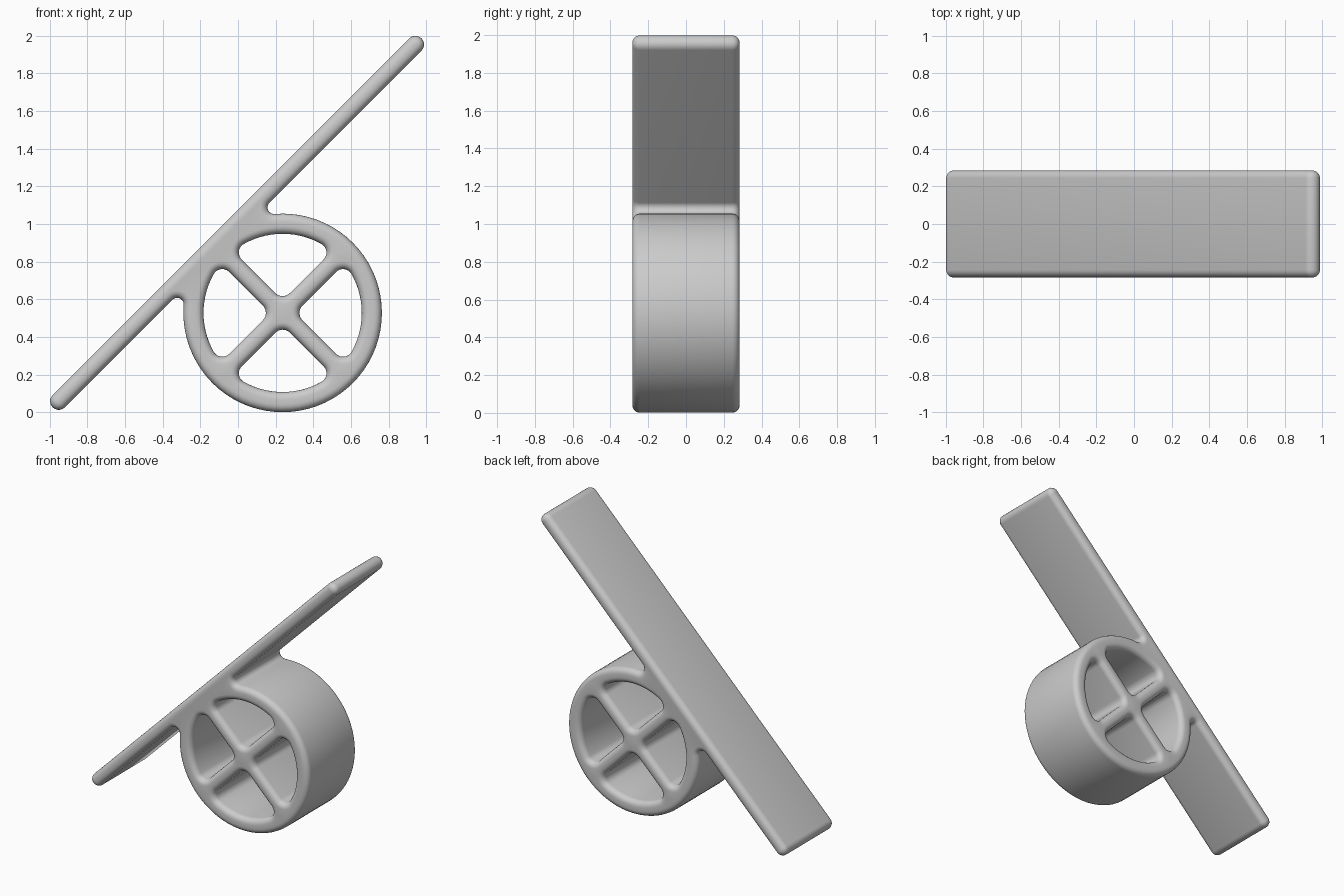
import bpy, bmesh
from math import sin, cos, pi, sqrt, atan2, radians

if "Cube" in bpy.data.objects:
    bpy.data.objects.remove(bpy.data.objects["Cube"], do_unlink=True)

# Sizes; u runs along the plank, v across it, origin at the wheel hub
HUB_X, HUB_Z = 0.237, 0.528
RIM_OUT, RIM_IN = 0.527, 0.42
SPOKE, HUB_FILLET, HOLE_FILLET = 0.047, 0.055, 0.052
PLANK_V, PLANK_R, PLANK_LOW, PLANK_HIGH = 0.509, 0.046, -1.172, 1.506
JOINT = 0.035
HALF_DEPTH, EDGE = 0.284, 0.04


def arc(cu, cv, r, a0, a1, side=1, n=10):
    """Points on an arc, each with the direction that leads out of the solid."""
    pts = []
    for i in range(n + 1):
        a = a0 + (a1 - a0) * i / n
        pts.append((cu + r * cos(a), cv + r * sin(a), side * cos(a), side * sin(a)))
    return pts


def outer_outline():
    """Round-ended plank merged with the wheel rim through small fillets."""
    fv = PLANK_V - PLANK_R - JOINT
    fu = sqrt((RIM_OUT + JOINT) ** 2 - fv ** 2)
    t = atan2(fv, fu)
    return (arc(PLANK_HIGH, PLANK_V, PLANK_R, -pi / 2, pi / 2)
            + arc(PLANK_LOW, PLANK_V, PLANK_R, pi / 2, 3 * pi / 2)
            + arc(-fu, fv, JOINT, pi / 2, -t, -1)
            + arc(0, 0, RIM_OUT, pi - t, 2 * pi + t, n=56)
            + arc(fu, fv, JOINT, pi + t, pi / 2, -1))


def hole_outline(turn):
    """Rounded quarter opening between two spokes."""
    near = SPOKE + HOLE_FILLET
    far = sqrt((RIM_IN - HOLE_FILLET) ** 2 - near ** 2)
    a = atan2(near, far)
    h = SPOKE + HUB_FILLET
    pts = (arc(h, h, HUB_FILLET, pi, 3 * pi / 2, -1)
           + arc(far, near, HOLE_FILLET, -pi / 2, a, -1)
           + arc(0, 0, RIM_IN, a, pi / 2 - a, -1, 14)
           + arc(near, far, HOLE_FILLET, pi / 2 - a, pi, -1))
    c, s = cos(turn), sin(turn)
    return [(u * c - v * s, u * s + v * c, p * c - q * s, p * s + q * c)
            for u, v, p, q in pts]


# Rounded edge section: (inset, depth) from front face to back face
steps = [i * pi / 10 for i in range(6)]
section = [(EDGE * (1 - cos(a)), -(HALF_DEPTH - EDGE + EDGE * sin(a))) for a in reversed(steps)]
section += [(d, -y) for d, y in reversed(section)]

bm = bmesh.new()
cap_edges = [[], []]
for outline in [outer_outline()] + [hole_outline(k * pi / 2) for k in range(4)]:
    # Drop the repeated points where arcs meet
    outline = [p for i, p in enumerate(outline)
               if abs(p[0] - outline[i - 1][0]) + abs(p[1] - outline[i - 1][1]) > 1e-5]
    rings = []
    for inset, y in section:
        ring = []
        for u, v, p, q in outline:
            u, v = u - p * inset, v - q * inset
            ring.append(bm.verts.new((HUB_X + (u - v) / sqrt(2), y, HUB_Z + (u + v) / sqrt(2))))
        rings.append(ring)
    n = len(outline)
    for a, b in zip(rings, rings[1:]):
        for i in range(n):
            bm.faces.new((a[i - 1], a[i], b[i], b[i - 1]))
    for edges, ring in zip(cap_edges, (rings[0], rings[-1])):
        edges += [bm.edges.get((ring[i - 1], ring[i])) for i in range(n)]

# Front and back faces, left open at the holes
for edges in cap_edges:
    bmesh.ops.triangle_fill(bm, edges=edges, use_beauty=True)
bmesh.ops.recalc_face_normals(bm, faces=bm.faces)

mesh = bpy.data.meshes.new("plank_on_wheel")
bm.to_mesh(mesh)
bm.free()
body = bpy.data.objects.new("plank_on_wheel", mesh)
bpy.context.collection.objects.link(body)

grey = bpy.data.materials.new("light_grey")
grey.use_nodes = True
colour = (0.6, 0.6, 0.6, 1)
grey.diffuse_color = colour
grey.node_tree.nodes["Principled BSDF"].inputs["Base Color"].default_value = colour
mesh.materials.append(grey)

bpy.ops.object.select_all(action="DESELECT")
body.select_set(True)
bpy.context.view_layer.objects.active = body
bpy.ops.object.shade_smooth_by_angle(angle=radians(35))
